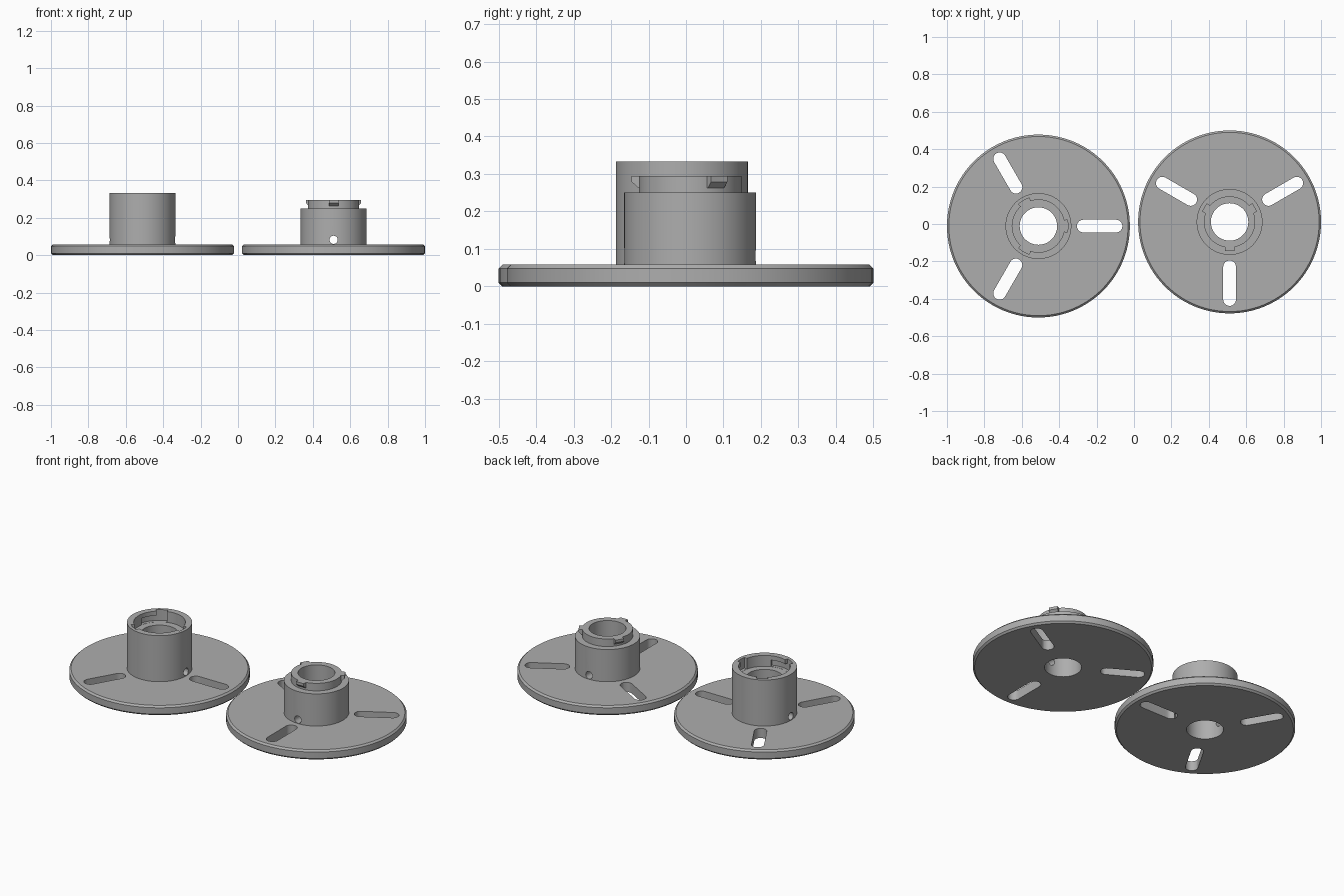
import bpy, bmesh, math
from mathutils import Matrix, Vector

if "Cube" in bpy.data.objects:
    bpy.data.objects.remove(bpy.data.objects["Cube"])

SEG = 96
grey = bpy.data.materials.new("plain grey")
grey.diffuse_color = (0.42, 0.42, 0.42, 1)
grey.use_nodes = True
grey.node_tree.nodes["Principled BSDF"].inputs["Base Color"].default_value = grey.diffuse_color


def make(name, bm, cutter=False):
    bmesh.ops.remove_doubles(bm, verts=bm.verts, dist=1e-6)
    bmesh.ops.recalc_face_normals(bm, faces=bm.faces)
    me = bpy.data.meshes.new(name)
    bm.to_mesh(me)
    bm.free()
    me.materials.append(grey)
    ob = bpy.data.objects.new(name, me)
    bpy.context.collection.objects.link(ob)
    ob.hide_render = cutter
    return ob


def lathe(name, profile):
    """Revolve a closed (radius, z) profile into a ring."""
    bm = bmesh.new()
    rings = [[bm.verts.new((r * math.cos(2 * math.pi * i / SEG), r * math.sin(2 * math.pi * i / SEG), z))
              for r, z in profile] for i in range(SEG)]
    n = len(profile)
    for i in range(SEG):
        a, b = rings[i], rings[(i + 1) % SEG]
        for k in range(n):
            bm.faces.new((a[k], b[k], b[(k + 1) % n], a[(k + 1) % n]))
    return make(name, bm)


def extrude(bm, base, offset):
    """Extrude a polygon into a closed prism."""
    off = Vector(offset)
    lo = [bm.verts.new(p) for p in base]
    hi = [bm.verts.new(Vector(p) + off) for p in base]
    n = len(lo)
    bm.faces.new(lo)
    bm.faces.new(hi)
    for i in range(n):
        bm.faces.new((lo[i], lo[(i + 1) % n], hi[(i + 1) % n], hi[i]))


def arc(r, a0, a1, z, n=12):
    return [(r * math.cos(a), r * math.sin(a), z)
            for a in (math.radians(a0 + (a1 - a0) * i / n) for i in range(n + 1))]


def triple(name, base, offset, start, cutter):
    """Three copies of a prism spaced around the axis."""
    bm = bmesh.new()
    for k in range(3):
        m = Matrix.Rotation(math.radians(start + 120 * k), 3, 'Z')
        extrude(bm, [m @ Vector(p) for p in base], m @ Vector(offset))
    return make(name, bm, cutter)


def cut(ob, cutter):
    mod = ob.modifiers.new("cut", 'BOOLEAN')
    mod.operation, mod.solver, mod.object = 'DIFFERENCE', 'EXACT', cutter
    bpy.context.view_layer.objects.active = ob
    bpy.ops.object.modifier_apply(modifier=mod.name)
    bpy.data.objects.remove(cutter)


def slot_outline():
    r, x0, x1 = 0.034, 0.24, 0.415
    ends = []
    for cx, a0 in ((x1, -90), (x0, 90)):
        ends += [(cx + p[0], p[1], -0.02) for p in arc(r, a0, a0 + 180, 0)]
    return ends


def flange_half(name, body, start):
    """Cut the three flange slots and the cross hole through the hub."""
    ob = lathe(name, [(0.1, 0), (0.479, 0), (0.489, 0.01), (0.489, 0.048), (0.479, 0.058),
                      (0.176, 0.058)] + body)
    cut(ob, triple("slot_cutter", slot_outline(), (0, 0, 0.1), start, True))
    bm = bmesh.new()
    m = Matrix.Rotation(math.radians(start), 3, 'Z')
    hole = [m @ Vector((-0.3, 0.022 * math.cos(t), 0.082 + 0.022 * math.sin(t)))
            for t in (2 * math.pi * i / 24 for i in range(24))]
    extrude(bm, hole, m @ Vector((0.6, 0, 0)))
    cut(ob, make("pin_hole_cutter", bm, True))
    return ob


# Socket half: entry notches open at the top, locking grooves under the lip
socket = flange_half("socket_flange", [(0.176, 0.333), (0.14, 0.333), (0.14, 0.268), (0.1, 0.268)], 0)
entry = arc(0.158, -12, 12, 0.269) + arc(0.12, 12, -12, 0.269)
cut(socket, triple("entry_cutter", entry, (0, 0, 0.1), 0, True))
groove = arc(0.158, 5, 50, 0.269) + arc(0.12, 50, 5, 0.269)
cut(socket, triple("groove_cutter", groove, (0, 0, 0.038), 0, True))

# Plug half: stepped collar with three locking lugs
plug = flange_half("plug_flange", [(0.176, 0.25), (0.137, 0.25), (0.137, 0.295), (0.1, 0.295)], -90)
lug = [(0.125, -0.025, 0.295), (0.156, -0.025, 0.295), (0.156, -0.025, 0.279),
       (0.137, -0.025, 0.262), (0.125, -0.025, 0.262)]
lugs = triple("locking_lugs", lug, (0, 0.05, 0), -90, False)

for ob, loc in ((socket, (-0.511, -0.011, 0)), (plug, (0.511, 0.011, 0)), (lugs, (0.511, 0.011, 0))):
    ob.location = loc
    bpy.ops.object.select_all(action='DESELECT')
    ob.select_set(True)
    bpy.context.view_layer.objects.active = ob
    bpy.ops.object.shade_smooth_by_angle(angle=math.radians(30))
